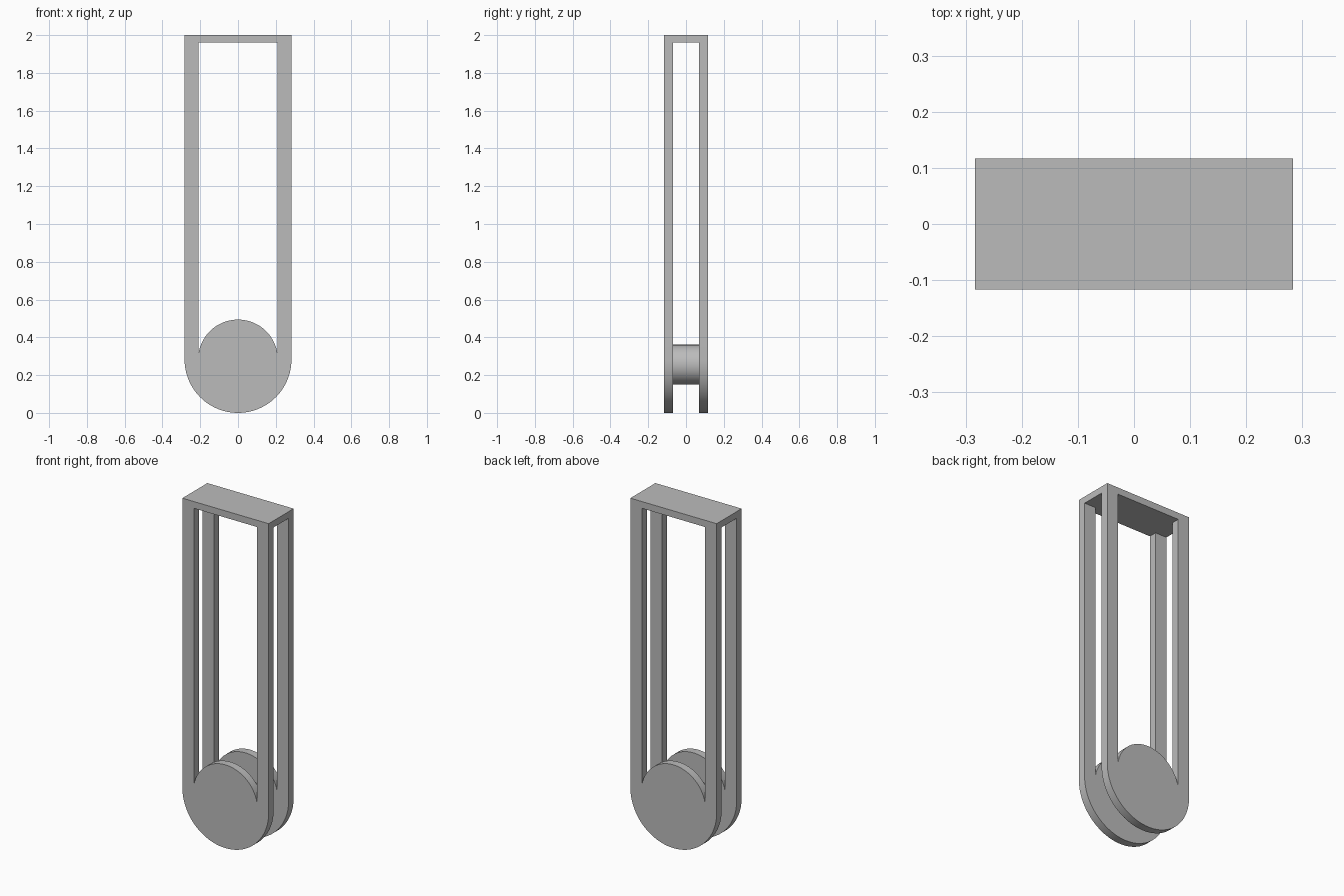
import bpy, bmesh
from math import pi, sin, cos, asin

cube = bpy.data.objects.get("Cube")
if cube:
    bpy.data.objects.remove(cube, do_unlink=True)

HALF_W, HALF_D = 0.283, 0.117      # outer half width and depth
GAP_X, GAP_Y = 0.208, 0.07         # half size of the openings
TOP, CAP_Z = 2.0, 1.96
DISC_Z, DISC_R = HALF_W, 0.211     # disc centre height, raised inner arc radius

grey = bpy.data.materials.new("plain_grey")
grey.use_nodes = True
colour = (0.5, 0.5, 0.5, 1)
grey.diffuse_color = colour
grey.node_tree.nodes["Principled BSDF"].inputs["Base Color"].default_value = colour


def arc(radius, z, start, end, steps):
    angles = [start + (end - start) * i / steps for i in range(steps + 1)]
    return [(radius * cos(a), z + radius * sin(a)) for a in angles]


def extrude_profile(name, points, y0, y1):
    """Extrude an x-z outline from y0 to y1."""
    bm = bmesh.new()
    face = bm.faces.new([bm.verts.new((x, y0, z)) for x, z in points])
    result = bmesh.ops.extrude_face_region(bm, geom=[face])
    moved = [v for v in result["geom"] if isinstance(v, bmesh.types.BMVert)]
    bmesh.ops.translate(bm, verts=moved, vec=(0, y1 - y0, 0))
    bmesh.ops.recalc_face_normals(bm, faces=bm.faces)
    mesh = bpy.data.meshes.new(name)
    bm.to_mesh(mesh)
    bm.free()
    mesh.materials.append(grey)
    obj = bpy.data.objects.new(name, mesh)
    bpy.context.collection.objects.link(obj)
    bpy.ops.object.select_all(action="DESELECT")
    obj.select_set(True)
    bpy.context.view_layer.objects.active = obj
    bpy.ops.object.shade_smooth_by_angle(angle=pi / 6)
    return obj


# Side plates: two straight legs joined by a round disc
meet = asin((DISC_R ** 2 - GAP_X ** 2) ** 0.5 / DISC_R)
outline = arc(HALF_W, DISC_Z, pi, 2 * pi, 48)
outline += [(HALF_W, CAP_Z), (GAP_X, CAP_Z)]
outline += arc(DISC_R, DISC_Z, meet, pi - meet, 48)
outline += [(-GAP_X, CAP_Z), (-HALF_W, CAP_Z)]
for name, side in (("front_plate", -1), ("back_plate", 1)):
    extrude_profile(name, outline, side * GAP_Y, side * HALF_D)

# Flat bar across the top
bar = [(-HALF_W, CAP_Z), (HALF_W, CAP_Z), (HALF_W, TOP), (-HALF_W, TOP)]
extrude_profile("top_bar", bar, -HALF_D, HALF_D)

# Round hub between the plates
extrude_profile("hub", arc(0.106, 0.255, 0, 2 * pi, 64)[:-1], -GAP_Y, GAP_Y)
